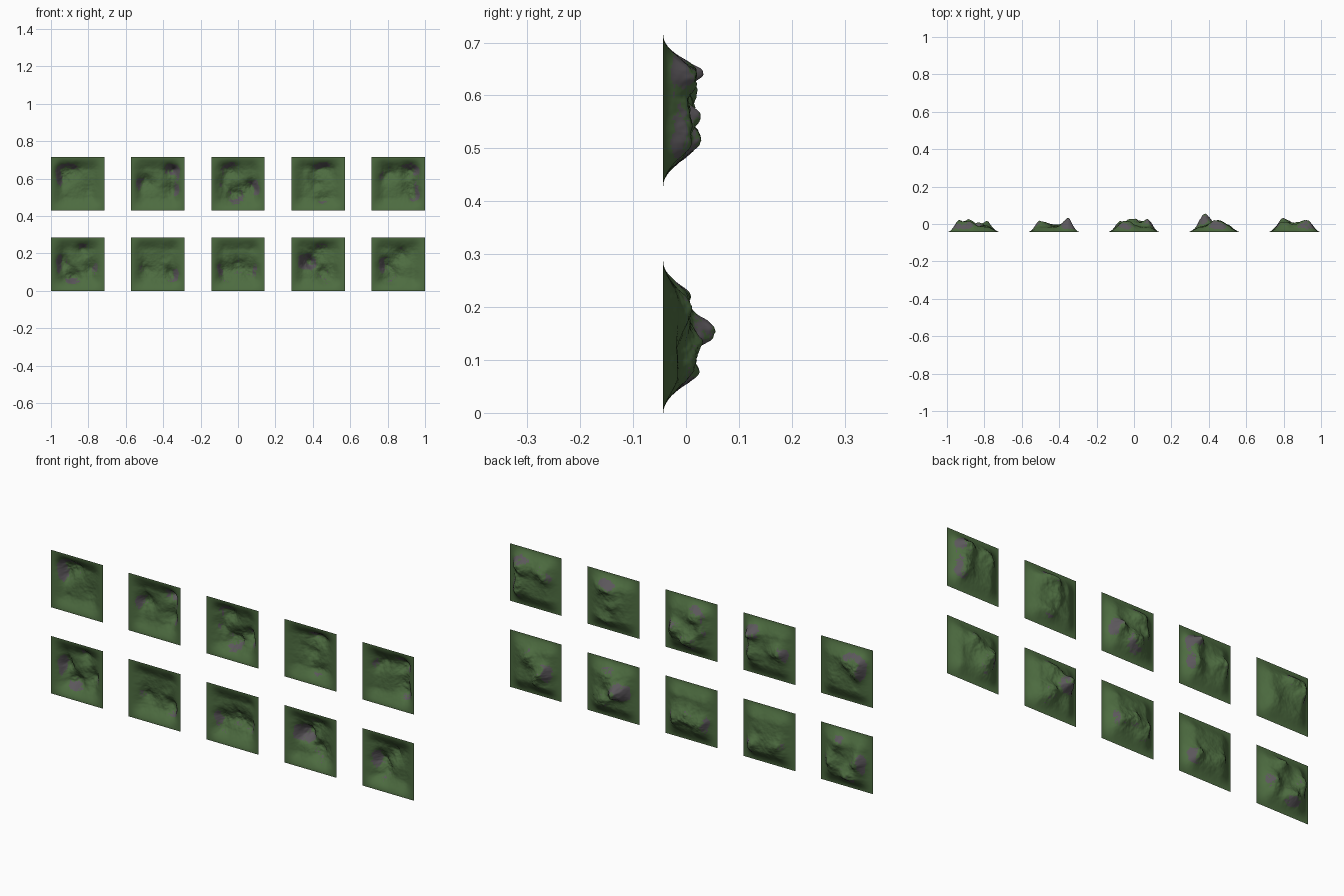
import bpy, bmesh
from math import exp
from mathutils import Vector, noise

if "Cube" in bpy.data.objects:
    bpy.data.objects.remove(bpy.data.objects["Cube"])

N = 96            # grid cells per tile side
S = 2 / 7         # tile size
BASE = -0.043     # y of the tile border


def material(name, rgb):
    m = bpy.data.materials.new(name)
    m.diffuse_color = (*rgb, 1)
    m.use_nodes = True
    m.node_tree.nodes["Principled BSDF"].inputs["Base Color"].default_value = m.diffuse_color
    return m


GRASS = material("grass", (0.075, 0.15, 0.052))
ROCK = material("rock", (0.105, 0.095, 0.105))

# Hills per tile: (u, v, height, radius) in tile fractions, seen from the front
TILES = {
    (0, 1): [(.22, .66, .040, .16), (.45, .75, .026, .15), (.65, .45, .008, .2)],
    (1, 1): [(.76, .74, .045, .13), (.80, .42, .030, .15), (.24, .52, .032, .15)],
    (2, 1): [(.48, .31, .050, .16), (.78, .42, .038, .14), (.38, .76, .032, .15), (.2, .5, .02, .15)],
    (3, 1): [(.55, .78, .036, .15), (.45, .52, .022, .14), (.58, .24, .020, .13)],
    (4, 1): [(.70, .74, .038, .16), (.77, .38, .034, .16), (.30, .66, .026, .15)],
    (0, 0): [(.20, .50, .036, .14), (.42, .26, .036, .15), (.75, .45, .026, .15), (.6, .8, .022, .13)],
    (1, 0): [(.28, .40, .022, .14), (.77, .34, .026, .14), (.5, .4, .012, .2)],
    (2, 0): [(.25, .35, .034, .15), (.50, .46, .040, .15), (.75, .38, .034, .15)],
    (3, 0): [(.34, .54, .058, .15), (.55, .74, .026, .15), (.62, .32, .036, .17)],
    (4, 0): [(.30, .48, .038, .16), (.55, .68, .030, .15), (.36, .26, .026, .14)],
}


def smooth(t):
    t = max(0.0, min(1.0, t))
    return t * t * (3 - 2 * t)


def height(u, v, hills, seed):
    # Border falloff, rounded hills, and fractal roughness
    fall = smooth(min(u, 1 - u) / 0.25) * smooth(min(v, 1 - v) / 0.25)
    p = Vector((u, v, 0)) * 3.2 + Vector((seed * 7.3, seed * 3.1, seed * 1.7))
    wu = u + 0.06 * noise.noise(p * 1.3)
    wv = v + 0.06 * noise.noise(p * 1.3 + Vector((9, 4, 2)))
    hill = sum(h * exp(-((wu - a) ** 2 + (wv - b) ** 2) / (r * r)) for a, b, h, r in hills)
    rough = noise.fractal(p * 1.5, 0.9, 2.0, 6)
    return max(0.0, fall * (0.026 + hill + rough * (0.003 + 0.24 * hill)))


def terrain_tile(col, row, hills):
    seed = col + 5 * row + 1
    x0, z0 = -1 + col * 1.5 * S, row * 1.5 * S
    bm = bmesh.new()
    grid = [[bm.verts.new((x0 + S * i / N, BASE + height(i / N, j / N, hills, seed), z0 + S * j / N))
             for j in range(N + 1)] for i in range(N + 1)]
    for i in range(N):
        for j in range(N):
            f = bm.faces.new((grid[i][j], grid[i][j + 1], grid[i + 1][j + 1], grid[i + 1][j]))
            f.smooth = True
    bm.normal_update()
    # Steep faces are rock, gentle ones grass
    for f in bm.faces:
        f.material_index = int(abs(f.normal.y) < 0.68)
    name = f"terrain_tile_{seed}"
    me = bpy.data.meshes.new(name)
    bm.to_mesh(me)
    bm.free()
    me.materials.append(GRASS)
    me.materials.append(ROCK)
    bpy.context.collection.objects.link(bpy.data.objects.new(name, me))


for (col, row), hills in TILES.items():
    terrain_tile(col, row, hills)
